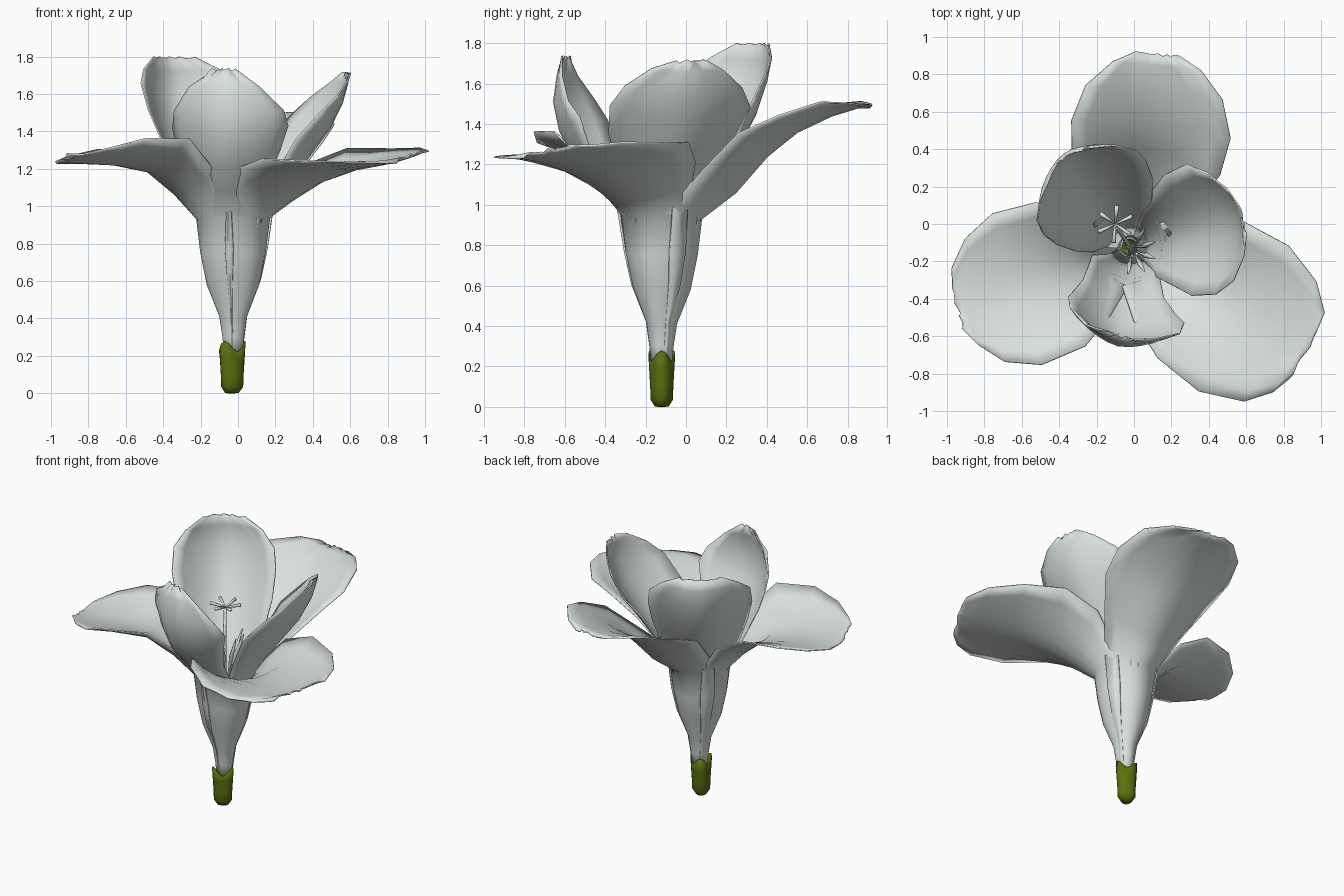
import bpy, math, random
from mathutils import Vector

if "Cube" in bpy.data.objects:
    bpy.data.objects.remove(bpy.data.objects["Cube"])

random.seed(4)
AX = Vector((-0.025, -0.12, 0))


def material(name, rgb):
    m = bpy.data.materials.new(name)
    m.diffuse_color = (*rgb, 1)
    m.use_nodes = True
    m.node_tree.nodes["Principled BSDF"].inputs["Base Color"].default_value = m.diffuse_color
    return m


WHITE = material("petal white", (0.7, 0.76, 0.73))
GREEN = material("calyx green", (0.1, 0.165, 0.004))


def make(name, verts, faces, mat, thick=0):
    me = bpy.data.meshes.new(name)
    me.from_pydata(verts, [], faces)
    me.materials.append(mat)
    me.polygons.foreach_set("use_smooth", [True] * len(me.polygons))
    ob = bpy.data.objects.new(name, me)
    bpy.context.collection.objects.link(ob)
    if thick:
        s = ob.modifiers.new("thickness", "SOLIDIFY")
        s.thickness = thick
        s.offset = 0
    return ob


def petal(name, angle, rows, shift=0.0, tilt=0.0, n=10):
    # rows: distance from axis, height, half width, cup depth
    # shift moves the blade sideways, tilt raises one side of it
    a = math.radians(angle)
    out = Vector((math.cos(a), math.sin(a), 0))
    side = Vector((-math.sin(a), math.cos(a), 0))
    up = Vector((0, 0, 1))
    verts, faces = [], []
    for i, (r, z, w, cup) in enumerate(rows):
        p, q = rows[max(i - 1, 0)], rows[min(i + 1, len(rows) - 1)]
        t = Vector((q[0] - p[0], q[1] - p[1])).normalized()
        nrm = -out * t.y + up * t.x
        blade = min(max((r - 0.2) / 0.3, 0), 1)
        for j in range(n + 1):
            u = 2 * j / n - 1
            bend = abs(u) ** (2 - 0.3 * blade)
            v = AX + out * r + up * (z + tilt * u * blade) + nrm * (cup * bend)
            v += side * (w * u + shift * blade)
            if i > 4 and (j in (0, n) or i == len(rows) - 1):  # ragged rim
                v += Vector([random.uniform(-0.009, 0.009) for _ in range(3)])
            verts.append(v)
    k = n + 1
    for i in range(len(rows) - 1):
        for j in range(n):
            faces.append((i * k + j, i * k + j + 1, (i + 1) * k + j + 1, (i + 1) * k + j))
    make(name, verts, faces, WHITE, 0.008)


# outer petals share the tube, then spread out
tube = [(0.045, 0.2, 0.045, 0.03), (0.055, 0.3, 0.055, 0.036), (0.072, 0.41, 0.07, 0.046),
        (0.14, 0.58, 0.14, 0.095), (0.175, 0.75, 0.175, 0.12), (0.197, 0.93, 0.2, 0.14)]
petal("left_outer_petal", 198, tube + [
    (0.32, 1.06, 0.31, 0.17), (0.47, 1.18, 0.41, 0.17), (0.66, 1.22, 0.43, 0.11),
    (0.83, 1.23, 0.35, 0.06), (0.94, 1.235, 0.22, 0.02), (0.975, 1.25, 0.11, 0)],
    shift=0.03, tilt=0.025)
petal("right_outer_petal", 328, tube + [
    (0.34, 1.02, 0.33, 0.22), (0.52, 1.12, 0.43, 0.17), (0.74, 1.19, 0.46, 0.09),
    (0.96, 1.225, 0.38, 0.05), (1.07, 1.25, 0.25, 0.02), (1.1, 1.265, 0.14, 0)],
    tilt=0.03)
petal("back_outer_petal", 84, tube + [
    (0.37, 1.06, 0.3, 0.17), (0.53, 1.24, 0.4, 0.15), (0.68, 1.36, 0.43, 0.1),
    (0.85, 1.44, 0.36, 0.07), (0.98, 1.48, 0.23, 0.03), (1.035, 1.49, 0.11, 0)],
    shift=-0.045)

# inner petals stand upright between the outer ones
core = [(0.06, 0.42, 0.06, 0.03), (0.12, 0.6, 0.11, 0.05), (0.175, 0.92, 0.18, 0.09)]
petal("back_left_inner_petal", 125, core + [
    (0.26, 1.07, 0.25, 0.14), (0.39, 1.24, 0.31, 0.2), (0.51, 1.42, 0.34, 0.22),
    (0.58, 1.59, 0.32, 0.2), (0.605, 1.72, 0.25, 0.12), (0.59, 1.8, 0.14, 0.04)])
petal("right_inner_petal", 13, core + [
    (0.28, 1.09, 0.25, 0.13), (0.4, 1.25, 0.33, 0.17), (0.52, 1.41, 0.36, 0.15),
    (0.59, 1.55, 0.3, 0.1), (0.62, 1.66, 0.18, 0.04), (0.62, 1.71, 0.08, 0)])
petal("front_inner_petal", 257, core + [
    (0.3, 1.08, 0.22, 0.1), (0.42, 1.21, 0.28, 0.15), (0.5, 1.36, 0.32, 0.18),
    (0.53, 1.51, 0.3, 0.14), (0.51, 1.65, 0.19, 0.06), (0.48, 1.73, 0.07, 0.01)],
    shift=0.06)

# calyx cup with three blunt teeth
seg = 18
profile = [(0.0, 0.0), (0.035, 0.004), (0.056, 0.035), (0.058, 0.1), (0.063, 0.18), (0.068, 0.25)]
verts, faces = [], []
for i, (r, z) in enumerate(profile):
    for j in range(seg):
        a = 2 * math.pi * j / seg
        rr = r * (1 + 0.07 * math.cos(3 * a))
        zz = z + (0.028 * math.cos(3 * a) if i == len(profile) - 1 else 0)
        verts.append((-0.035 + rr * math.cos(a), -0.12 + 0.92 * rr * math.sin(a), zz))
for i in range(len(profile) - 1):
    for j in range(seg):
        k = (j + 1) % seg
        faces.append((i * seg + j, i * seg + k, (i + 1) * seg + k, (i + 1) * seg + j))
make("calyx", verts, faces, GREEN, 0.006)


def rod(name, pts, radii, n=6):
    # tapered rod through points
    pts = [Vector(p) for p in pts]
    verts, faces = [], []
    for i, p in enumerate(pts):
        d = pts[min(i + 1, len(pts) - 1)] - pts[max(i - 1, 0)]
        rot = d.to_track_quat("Z", "Y")
        for j in range(n):
            a = 2 * math.pi * j / n
            verts.append(p + rot @ Vector((radii[i] * math.cos(a), radii[i] * math.sin(a), 0)))
    for i in range(len(pts) - 1):
        for j in range(n):
            k = (j + 1) % n
            faces.append((i * n + j, i * n + k, (i + 1) * n + k, (i + 1) * n + j))
    faces += [tuple(range(n))[::-1], tuple(range(len(verts) - n, len(verts)))]
    make(name, verts, faces, WHITE)


# style with a six-armed star stigma
tip = Vector((-0.1, 0.0, 1.34))
rod("style", [(-0.03, -0.12, 0.3), (-0.03, -0.11, 0.9), (-0.07, -0.05, 1.2), tip],
    [0.012, 0.012, 0.011, 0.01])
for i in range(6):
    a = math.radians(25 + 60 * i)
    d = Vector((math.cos(a), math.sin(a), 0.25))
    rod("stigma_arm", [tip, tip + d * 0.05, tip + d * 0.1], [0.005, 0.009, 0.012])

# stamens with slender anthers
for i in range(5):
    a = math.radians(-100 + 40 * i)
    d = Vector((math.cos(a), math.sin(a), 0))
    b = Vector((-0.01, -0.14, 0))
    rod("stamen", [Vector((-0.03, -0.12, 0.4)), b + d * 0.05 + Vector((0, 0, 0.98)),
                   b + d * 0.08 + Vector((0, 0, 1.1)), b + d * 0.13 + Vector((0, 0, 1.24))],
        [0.006, 0.007, 0.015, 0.004])
